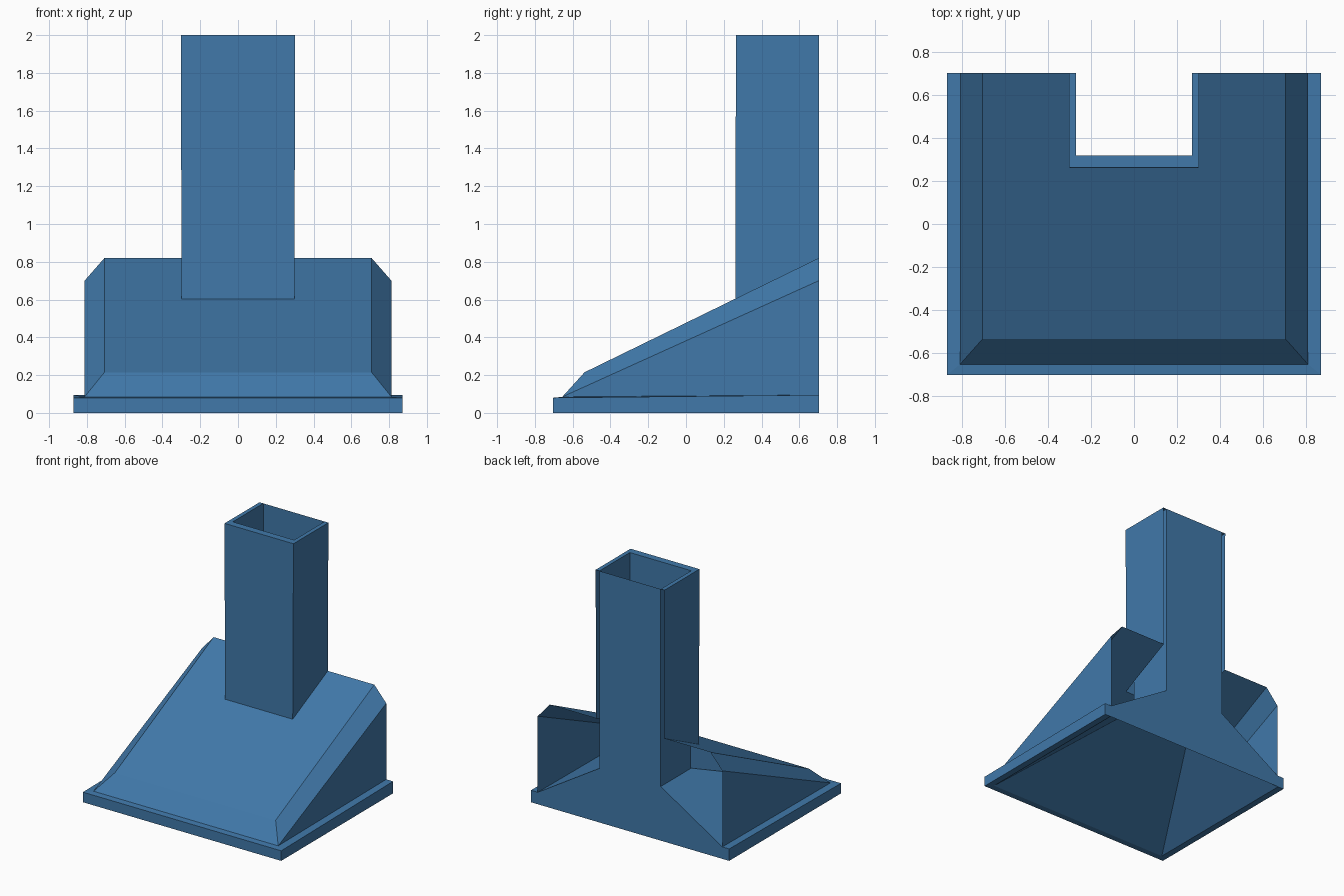
import bpy
import bmesh

cube = bpy.data.objects.get("Cube")
if cube:
    bpy.data.objects.remove(cube, do_unlink=True)

BACK = 0.703  # plane of the open rear side
TOP = 2.0     # top of the duct

steel_blue = bpy.data.materials.new("steel_blue")
steel_blue.use_nodes = True
colour = (0.052, 0.19, 0.40, 1.0)
steel_blue.diffuse_color = colour
steel_blue.node_tree.nodes["Principled BSDF"].inputs["Base Color"].default_value = colour


def section(half_width, front, z_front, z_back):
    """U-shaped cross-section, open towards the back."""
    return [(-half_width, BACK, z_back), (-half_width, front, z_front),
            (half_width, front, z_front), (half_width, BACK, z_back)]


def finish(name, bm):
    bmesh.ops.remove_doubles(bm, verts=bm.verts[:], dist=0.0001)
    mesh = bpy.data.meshes.new(name)
    bm.to_mesh(mesh)
    bm.free()
    mesh.materials.append(steel_blue)
    obj = bpy.data.objects.new(name, mesh)
    bpy.context.collection.objects.link(obj)
    return obj


def loft(name, sections):
    """Sheet-metal skin through a stack of U-shaped sections."""
    bm = bmesh.new()
    rows = [[bm.verts.new(p) for p in s] for s in sections]
    for low, high in zip(rows, rows[1:]):
        for i in range(len(low) - 1):
            bm.faces.new((low[i], low[i + 1], high[i + 1], high[i]))
    return finish(name, bm)


# Key sections shared by neighbouring parts
hood_foot = section(0.812, -0.655, 0.085, 0.095)
collar = section(0.298, 0.262, 0.604, 0.82)
chimney_top = section(0.303, 0.264, TOP, TOP)
rim_inside = section(0.82, -0.653, 0, 0)
duct_foot = section(0.27, 0.32, 0.43, 0.43)
duct_top = section(0.27, 0.32, TOP, TOP)

# Base rim: flat underside, vertical lip and flat flange
loft("base_rim", [rim_inside,
                  section(0.872, -0.703, 0, 0),
                  section(0.872, -0.703, 0.08, 0.095),
                  hood_foot])

# Sloping hood: side walls, bevelled border, slope with an opening for the chimney
loft("hood_shell", [hood_foot,
                    section(0.812, -0.655, 0.085, 0.70),
                    section(0.707, -0.537, 0.215, 0.82),
                    collar])

# Chimney cover with its top rim
loft("chimney_cover", [collar, chimney_top, duct_top])

# Funnel: upper skin continuing into the duct, and the hollow underside
loft("funnel_and_duct", [hood_foot, duct_foot, duct_top])
loft("funnel_underside", [rim_inside, duct_foot])

# Back panel: wide at the foot, narrowing to the duct
outline = [(0.872, 0), (0.872, 0.095), (0.812, 0.095), (0.27, 0.43), (0.27, TOP)]
bm = bmesh.new()
right_half = [bm.verts.new((-x, BACK, z)) for x, z in outline]
left_half = [bm.verts.new((x, BACK, z)) for x, z in reversed(outline)]
bm.faces.new(right_half + left_half)
finish("back_panel", bm)
